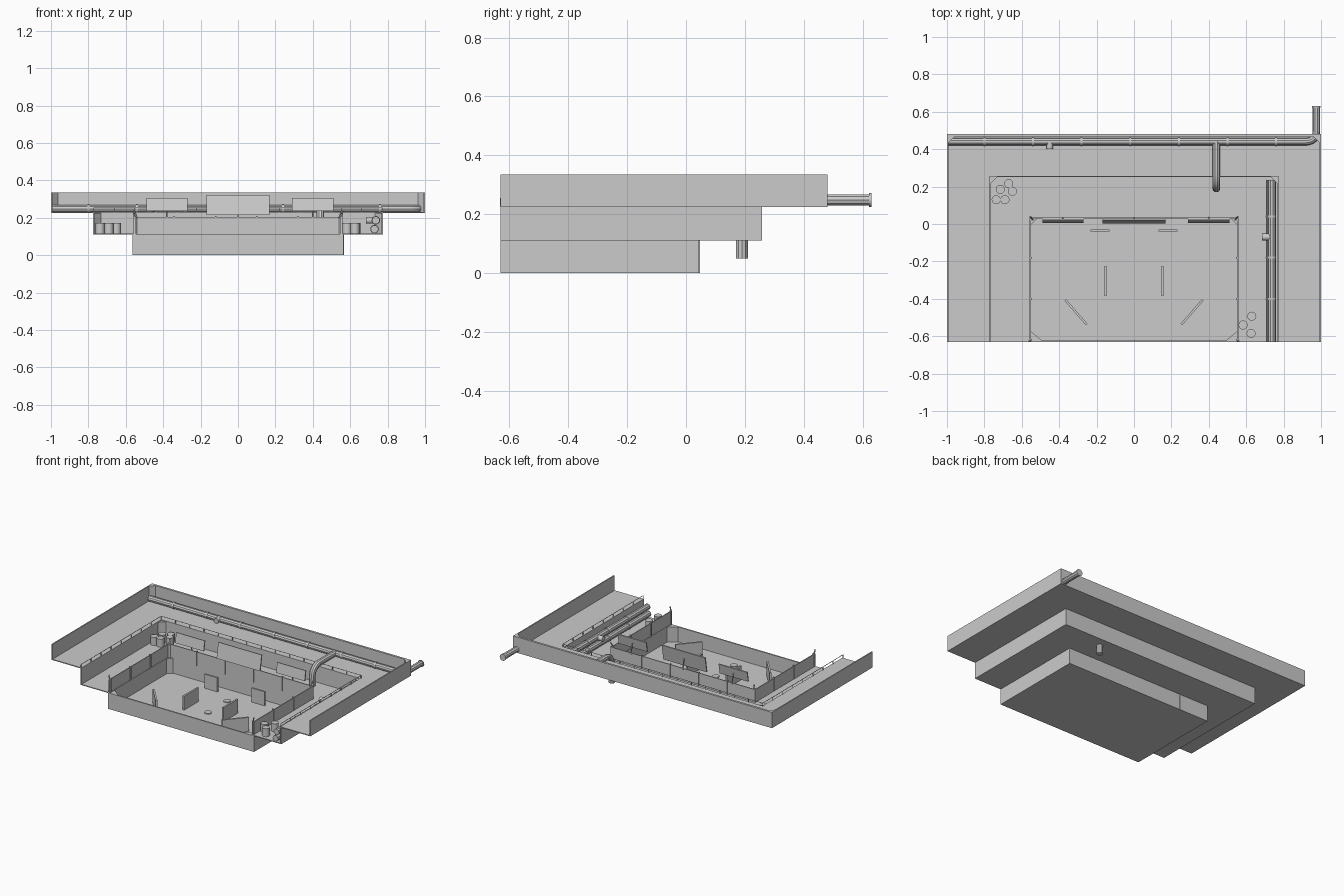
import bpy, bmesh, math
from mathutils import Vector

if "Cube" in bpy.data.objects:
    bpy.data.objects.remove(bpy.data.objects["Cube"])

FRONT = -0.63


def prism(name, pts, z0, z1):
    """Extrude a flat outline between two heights."""
    bm = bmesh.new()
    face = bm.faces.new([bm.verts.new((x, y, z0)) for x, y in pts])
    ext = bmesh.ops.extrude_face_region(bm, geom=[face])
    top = [v for v in ext["geom"] if isinstance(v, bmesh.types.BMVert)]
    bmesh.ops.translate(bm, verts=top, vec=(0, 0, z1 - z0))
    bmesh.ops.recalc_face_normals(bm, faces=bm.faces)
    me = bpy.data.meshes.new(name)
    bm.to_mesh(me)
    bm.free()
    ob = bpy.data.objects.new(name, me)
    bpy.context.collection.objects.link(ob)
    return ob


def box(name, centre, size, rot=(0, 0, 0)):
    bpy.ops.mesh.primitive_cube_add(size=1, location=centre, rotation=rot)
    ob = bpy.context.object
    ob.name, ob.scale = name, size
    return ob


def rod(name, a, b, r, sides=16):
    a, b = Vector(a), Vector(b)
    d = b - a
    bpy.ops.mesh.primitive_cylinder_add(vertices=sides, radius=r, depth=d.length,
                                        location=(a + b) / 2)
    ob = bpy.context.object
    ob.name = name
    ob.rotation_euler = d.to_track_quat('Z', 'Y').to_euler()
    bpy.ops.object.shade_smooth_by_angle()
    return ob


def tube(name, pts, r, bend=0.0):
    """Pipe along a path whose inner corners are rounded by 'bend'."""
    p = [Vector(q) for q in pts]
    path = [p[0]]
    for a, b, c in zip(p, p[1:], p[2:]):
        s, e = b + (a - b).normalized() * bend, b + (c - b).normalized() * bend
        for i in range(7):
            t = i / 6
            path.append(s * (1 - t) ** 2 + b * 2 * t * (1 - t) + e * t * t)
    path.append(p[-1])
    cu = bpy.data.curves.new(name, 'CURVE')
    cu.dimensions, cu.bevel_depth, cu.bevel_resolution = '3D', r, 3
    cu.use_fill_caps = True
    sp = cu.splines.new('POLY')
    sp.points.add(len(path) - 1)
    for pt, v in zip(sp.points, path):
        pt.co = (*v, 1)
    ob = bpy.data.objects.new(name, cu)
    bpy.context.collection.objects.link(ob)
    bpy.ops.object.select_all(action='DESELECT')
    ob.select_set(True)
    bpy.context.view_layer.objects.active = ob
    bpy.ops.object.convert(target='MESH')
    bpy.ops.object.shade_smooth_by_angle()


def u_shape(hx, back, ix, iback, c=0.0):
    """U outline open to the front, inner back corners cut by c."""
    inner = [(ix, FRONT), (ix, iback - c), (ix - c, iback)] if c else [(ix, FRONT), (ix, iback)]
    left = [(-x, y) for x, y in reversed(inner)]
    return [(-hx, FRONT), (-hx, back), (hx, back), (hx, FRONT)] + inner + left


# Stepped shell: three tiers of walls and floors
prism("upper_wall", u_shape(1.0, 0.48, 0.992, 0.465, 0.03), 0.225, 0.335)
prism("upper_floor", u_shape(1.0, 0.48, 0.767, 0.25), 0.225, 0.231)
prism("middle_wall", u_shape(0.775, 0.258, 0.767, 0.25, 0.035), 0.11, 0.226)
prism("middle_floor", u_shape(0.775, 0.258, 0.55, 0.028), 0.11, 0.116)
prism("pit_wall", u_shape(0.565, 0.045, 0.55, 0.028, 0.03), 0, 0.112)
box("pit_front_wall", (0, FRONT + 0.005, 0.056), (1.13, 0.01, 0.112))
box("pit_floor", (0, (FRONT + 0.045) / 2, 0.004), (1.13, 0.675, 0.008))
for s in (-1, 1):
    prism("pit_front_corner", [(s * 0.55, -0.62), (s * 0.55, -0.575), (s * 0.495, -0.62)], 0, 0.112)
box("side_rib", (0.566, -0.18, 0.055), (0.004, 0.01, 0.11))
box("back_rib", (-0.34, 0.046, 0.055), (0.01, 0.004, 0.11))

# Barrier panels and posts round the pit
prism("pit_barrier", u_shape(0.558, 0.034, 0.552, 0.028, 0.012), 0.11, 0.205)
for x in (-0.34, -0.12, 0.1, 0.32):
    box("barrier_post", (x, 0.031, 0.16), (0.008, 0.014, 0.1))
for s in (-1, 1):
    for y in (-0.62, -0.4, -0.18, 0.028):
        box("barrier_post", (s * 0.553, y, 0.16), (0.014, 0.008, 0.1))
    rod("corner_bracket", (s * 0.54, 0.022, 0.2), (s * 0.555, 0.04, 0.24), 0.004, 8)
    rod("front_bracket", (s * 0.553, -0.625, 0.2), (s * 0.56, -0.625, 0.235), 0.004, 8)

# Hanging screens, tipped forward
for x, w, z, h in ((-0.38, 0.22, 0.27, 0.07), (0, 0.335, 0.268, 0.108), (0.4, 0.22, 0.27, 0.07)):
    box("screen", (x, 0.016, z), (w, 0.008, h), (math.radians(-10) * -1 * -1, 0, 0))
    rod("screen_mount", (x, 0.035, 0.195), (x, 0.022, z), 0.004, 8)

# Low railing round the middle opening
rail = [(-0.772, FRONT), (-0.772, 0.255), (0.772, 0.255), (0.772, FRONT)]
for a, b in zip(rail, rail[1:]):
    rod("railing_bar", (*a, 0.253), (*b, 0.253), 0.002, 6)
    n = round((Vector(b) - Vector(a)).length / 0.11)
    for i in range(n + 1):
        x, y = Vector(a).lerp(Vector(b), i / n)
        rod("railing_post", (x, y, 0.226), (x, y, 0.254), 0.002, 6)

# Pit obstacles and floor discs
for s in (-1, 1):
    box("short_block", (s * 0.182, -0.035, 0.056), (0.1, 0.012, 0.1))
    box("long_block", (s * 0.152, -0.305, 0.056), (0.012, 0.16, 0.1))
    box("angled_block", (s * 0.31, -0.472, 0.056), (0.012, 0.175, 0.1), (0, 0, s * math.radians(-41)))
for y in (-0.12, -0.33, -0.53):
    rod("floor_disc", (0, y, 0.004), (0, y, 0.014), 0.023, 24)

# Back service pipe with outlet, branch and collars
tube("main_pipe", [(-0.992, 0.44, 0.248), (0.975, 0.44, 0.248), (0.975, 0.63, 0.248)], 0.02, 0.06)
tube("branch_pipe", [(0.44, 0.44, 0.248), (0.44, 0.19, 0.248), (0.44, 0.19, 0.05)], 0.021, 0.08)
rod("outlet_flange", (0.975, 0.622, 0.248), (0.975, 0.63, 0.248), 0.023, 24)
for i in range(7):
    x = -0.8 + i * 0.26
    rod("pipe_collar", (x - 0.005, 0.44, 0.248), (x + 0.005, 0.44, 0.248), 0.022)
rod("pipe_tap", (-0.45, 0.44, 0.25), (-0.45, 0.4, 0.25), 0.018)

# Side service pipes on the middle floor
for x, z in ((0.73, 0.139), (0.737, 0.186)):
    tube("side_pipe", [(x, FRONT, z), (x, 0.235, z)], 0.021)
    for y in (-0.4, -0.18, 0.04):
        rod("pipe_collar", (x, y - 0.005, z), (x, y + 0.005, z), 0.023)
rod("side_pipe_tap", (0.73, -0.07, 0.186), (0.685, -0.07, 0.186), 0.018)

# Barrels
for x, y in ((-0.715, 0.185), (-0.67, 0.216), (-0.65, 0.175), (-0.737, 0.13), (-0.69, 0.13),
             (0.583, -0.54), (0.63, -0.493), (0.626, -0.585)):
    rod("barrel", (x, y, 0.114), (x, y, 0.172), 0.024, 20)
